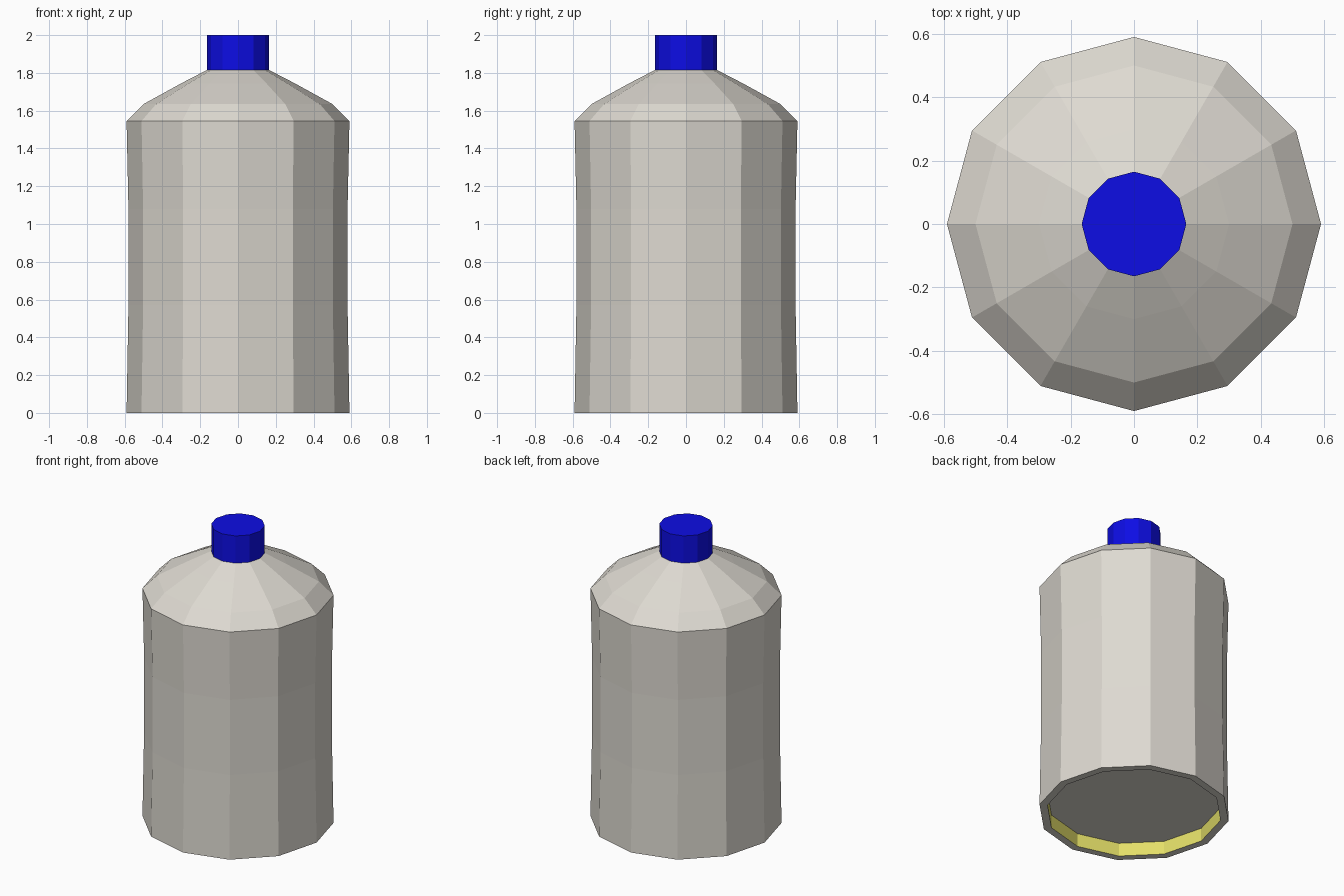
import bpy
import bmesh
from math import cos, sin, tau

SIDES = 12

cube = bpy.data.objects.get("Cube")
if cube:
    bpy.data.objects.remove(cube, do_unlink=True)


def make_material(name, rgb):
    mat = bpy.data.materials.new(name)
    mat.use_nodes = True
    colour = (*rgb, 1.0)
    mat.diffuse_color = colour
    mat.node_tree.nodes["Principled BSDF"].inputs["Base Color"].default_value = colour
    return mat


def lathe(name, profile, materials, cap_start=False, cap_end=False):
    """Turn a (radius, height) profile around z, listed from start to end."""
    bm = bmesh.new()
    rings = [[bm.verts.new((r * cos(tau * i / SIDES), r * sin(tau * i / SIDES), z))
              for i in range(SIDES)] for r, z in profile]
    for low, high in zip(rings, rings[1:]):
        for i in range(SIDES):
            j = (i + 1) % SIDES
            bm.faces.new((low[i], low[j], high[j], high[i]))
    if cap_start:
        bm.faces.new(list(reversed(rings[0])))
    if cap_end:
        bm.faces.new(rings[-1])
    mesh = bpy.data.meshes.new(name)
    bm.to_mesh(mesh)
    bm.free()
    for mat in materials:
        mesh.materials.append(mat)
    obj = bpy.data.objects.new(name, mesh)
    bpy.context.collection.objects.link(obj)
    return obj


off_white = make_material("off_white_plastic", (0.73, 0.70, 0.64))
yellow = make_material("yellow_plastic", (0.78, 0.74, 0.14))
blue = make_material("blue_plastic", (0.004, 0.004, 0.78))

# Bottle: recessed base, foot rim, slightly waisted wall, shoulder and cone
RECESS = 0.09
bottle = lathe("bottle_body", [
    (0.54, RECESS), (0.54, 0), (0.59, 0),
    (0.58, 0.57), (0.58, 1.08), (0.59, 1.545),
    (0.50, 1.635), (0.30, 1.745), (0.165, 1.815),
], [off_white, yellow], cap_start=True, cap_end=True)

# Yellow inner wall of the base recess
for face in bottle.data.polygons:
    if abs(face.normal.z) < 0.01 and face.center.z < RECESS:
        face.material_index = 1

# Screw cap
lathe("bottle_cap", [(0.165, 1.815), (0.165, 2.0)], [blue], cap_start=True, cap_end=True)
